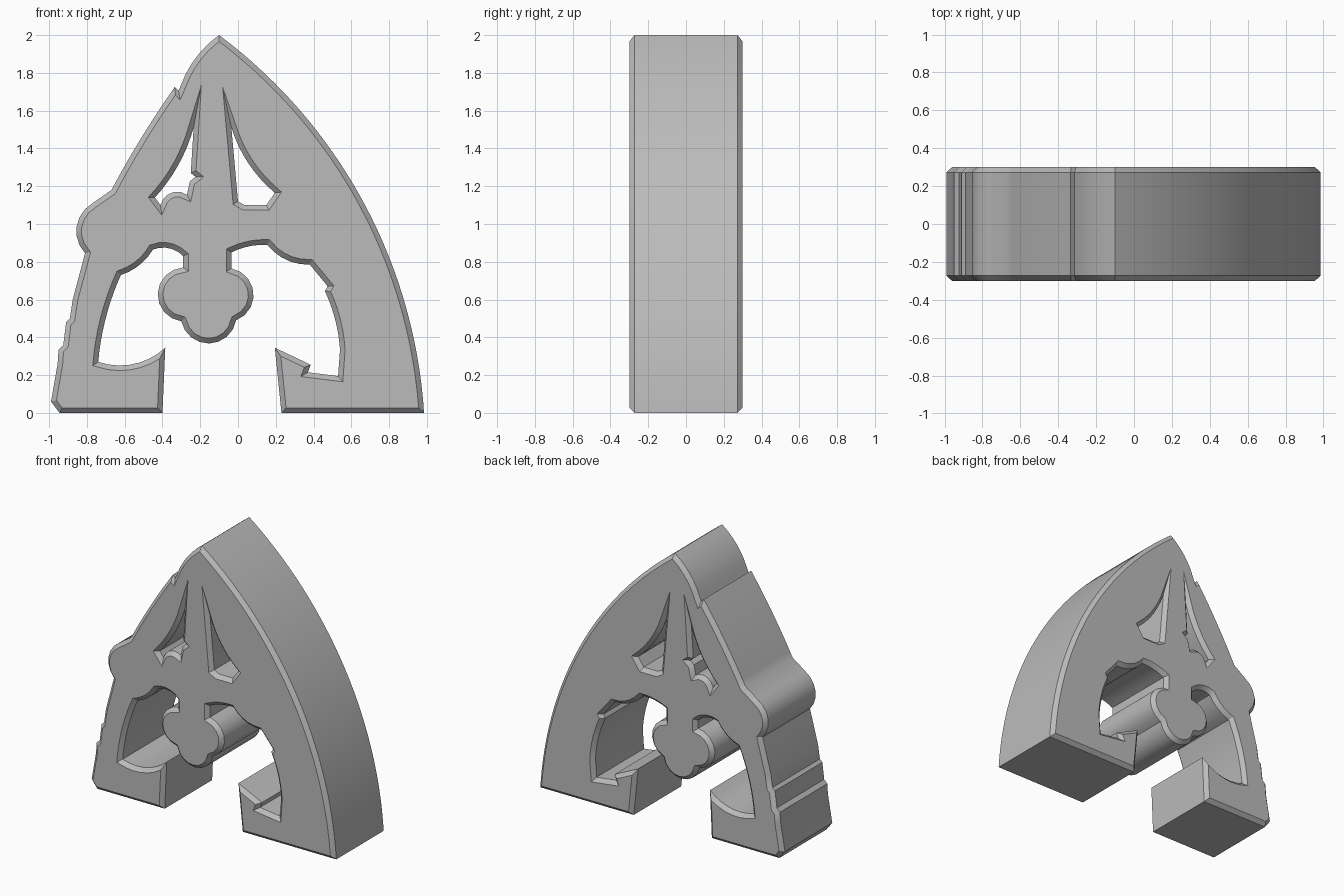
import bpy
import bmesh
import math
from mathutils import Matrix, Vector

old = bpy.data.objects.get("Cube")
if old:
    bpy.data.objects.remove(old, do_unlink=True)

HALF_DEPTH = 0.3
CHAMFER = 0.027


def trace(start, steps):
    """Chain of circular arcs; each step is (x, z, sagitta), positive bulging out of the stone."""
    points = [Vector(start)]
    for x, z, sag in steps:
        a, b = points[-1].copy(), Vector((x, z))
        chord = b - a
        half = chord.length / 2
        if abs(sag) < 0.001:
            points.append(b)
            continue
        right = Vector((chord.y, -chord.x)).normalized()
        radius = (half * half + sag * sag) / (2 * abs(sag))
        side = math.copysign(1, sag)
        centre = (a + b) / 2 + right * (sag - side * radius)
        sweep = side * 4 * math.atan(abs(sag) / half)
        count = max(5, math.ceil(radius * abs(sweep) * 18))
        spoke = a - centre
        for i in range(1, count):
            points.append(centre + Matrix.Rotation(sweep * i / count, 2) @ spoke)
        points.append(b)
    return points


def add_loop(curve, points):
    """Add one closed polygon to the flat curve, dropping a repeated last point."""
    if (points[0] - points[-1]).length < 0.001:
        points = points[:-1]
    spline = curve.splines.new('POLY')
    spline.points.add(len(points) - 1)
    for target, p in zip(spline.points, points):
        target.co = (p.x, p.y, 0, 1)
    spline.use_cyclic_u = True


# Weathered left edge, from the apex down to the foot
weathered_edge = [
    (-.30, 1.74, .025), (-.315, 1.705, 0), (-.335, 1.725, 0),
    (-.67, 1.18, .01), (-.77, 1.11, 0), (-.81, .845, .065),
    (-.875, .6, 0), (-.89, .5, 0), (-.91, .48, 0), (-.925, .36, 0),
    (-.95, .335, 0), (-.955, .26, 0), (-.99, .06, 0), (-.945, 0, 0),
]
# Left foot and left side of the large opening
left_opening = [
    (-.4, 0, 0), (-.385, .345, 0), (-.74, .27, -.05), (-.62, .73, -.02),
    (-.45, .865, .02), (-.29, .83, -.025), (-.29, .77, 0),
]
# Three-lobed pendant hanging from a neck
pendant = [
    (-.3, .485, .13), (-.01, .49, .12), (-.035, .765, .105), (-.035, .85, 0),
]
# Right side of the large opening with its chipped ledges
right_opening = [
    (.155, .89, -.012), (.38, .785, .03), (.475, .67, 0), (.46, .645, 0),
    (.54, .335, -.015), (.53, .195, 0), (.37, .215, 0), (.385, .255, 0),
    (.195, .345, 0), (.23, 0, 0),
]
# Right foot and the great curved back
outer_arc = [(.985, 0, 0), (-.1, 2, .25)]

# Two small teardrop windows
left_window = [
    (-.44, 1.14, -.025), (-.41, 1.1, 0), (-.27, 1.155, -.04),
    (-.255, 1.225, 0), (-.225, 1.25, 0), (-.25, 1.27, 0), (-.235, 1.51, 0),
]
right_window = [
    (0, 1.12, 0), (.035, 1.1, 0), (.15, 1.1, 0), (.195, 1.165, 0),
    (-.035, 1.51, -.03),
]

# Chamfered slab made from a filled flat curve with holes
curve = bpy.data.curves.new("arch_profile", 'CURVE')
curve.dimensions = '2D'
curve.fill_mode = 'BOTH'
curve.extrude = HALF_DEPTH - CHAMFER
curve.bevel_depth = CHAMFER
curve.bevel_resolution = 0
curve.offset = -CHAMFER
add_loop(curve, trace((-.1, 2), weathered_edge + left_opening + pendant + right_opening + outer_arc))
add_loop(curve, trace((-.235, 1.51), left_window))
add_loop(curve, trace((-.035, 1.51), right_window))

helper = bpy.data.objects.new("arch_profile", curve)
bpy.context.collection.objects.link(helper)
depsgraph = bpy.context.evaluated_depsgraph_get()
mesh = bpy.data.meshes.new_from_object(helper.evaluated_get(depsgraph))
bpy.data.objects.remove(helper, do_unlink=True)

# Stand the slab upright and weld its caps to its sides
bm = bmesh.new()
bm.from_mesh(mesh)
bmesh.ops.remove_doubles(bm, verts=bm.verts, dist=0.0003)
bmesh.ops.rotate(bm, verts=bm.verts, matrix=Matrix.Rotation(math.pi / 2, 3, 'X'))
bmesh.ops.recalc_face_normals(bm, faces=bm.faces)
bm.to_mesh(mesh)
bm.free()

# Plain stone colour
stone = bpy.data.materials.new("grey_stone")
stone.use_nodes = True
colour = (0.5, 0.5, 0.5, 1)
stone.diffuse_color = colour
stone.node_tree.nodes["Principled BSDF"].inputs["Base Color"].default_value = colour
mesh.materials.clear()
mesh.materials.append(stone)

arch = bpy.data.objects.new("pointed_tracery_arch", mesh)
bpy.context.collection.objects.link(arch)
bpy.ops.object.select_all(action='DESELECT')
arch.select_set(True)
bpy.context.view_layer.objects.active = arch
bpy.ops.object.shade_smooth_by_angle(angle=math.radians(30))
